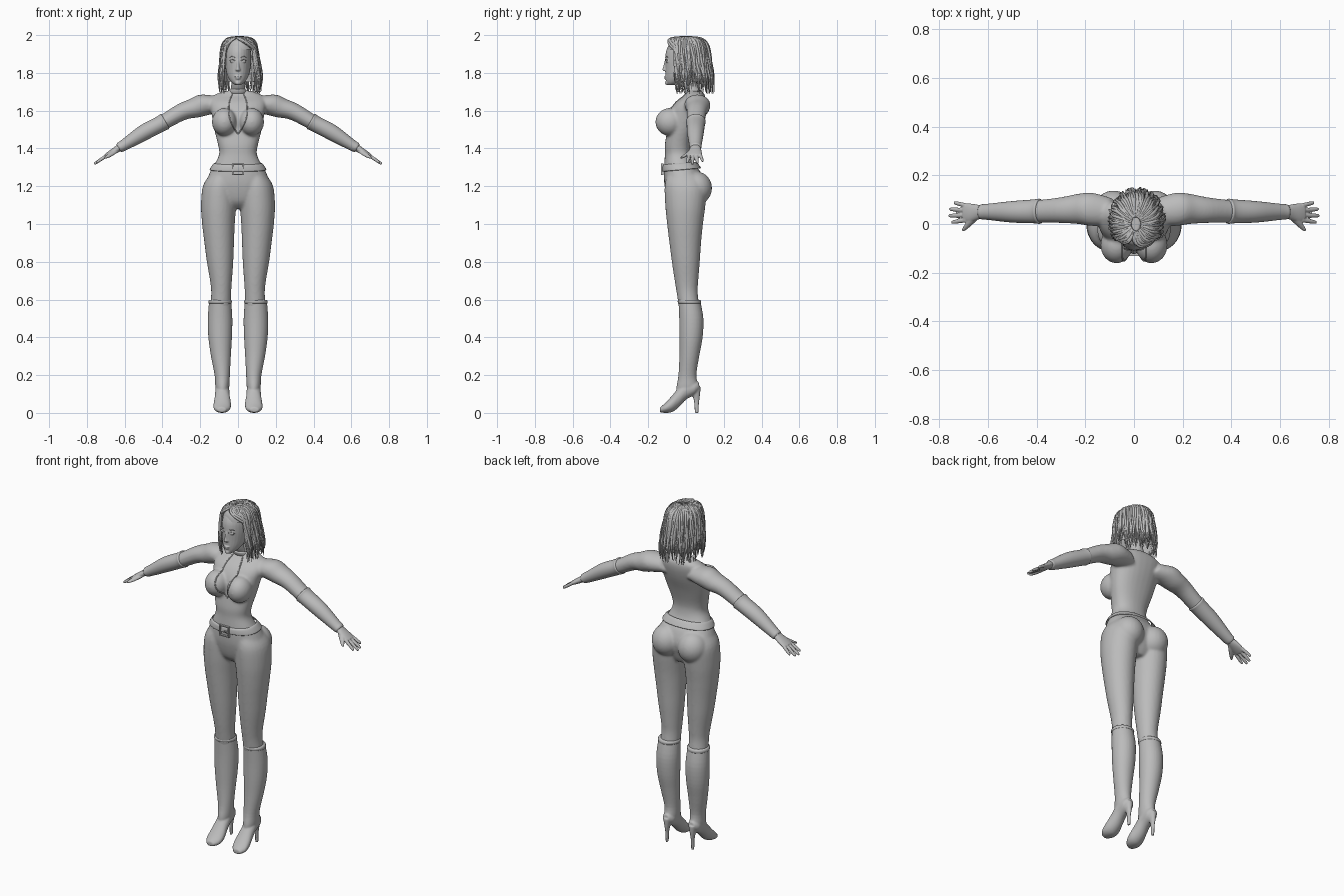
import bpy, bmesh, math, random
from mathutils import Vector, Matrix
from mathutils.bvhtree import BVHTree

random.seed(4)
cube = bpy.data.objects.get("Cube")
if cube:
    bpy.data.objects.remove(cube)

grey = bpy.data.materials.new("neutral_grey")
grey.use_nodes = True
tone = (0.5, 0.5, 0.5, 1)
grey.diffuse_color = tone
grey.node_tree.nodes["Principled BSDF"].inputs["Base Color"].default_value = tone

X, Y, Z = Vector((1, 0, 0)), Vector((0, 1, 0)), Vector((0, 0, 1))
ARM_UP = Vector((.5, 0, .866))
SIDES = (1, -1)


def catmull(rows, steps):
    """Smoothly resample rows of numbers."""
    out = []
    for i in range(len(rows) - 1):
        a, b, c, d = (rows[max(0, min(len(rows) - 1, i + k))] for k in (-1, 0, 1, 2))
        for s in range(steps):
            t = s / steps
            out.append([q + .5 * t * (r - p + t * (2*p - 5*q + 4*r - s4 + t * (3*(q - r) + s4 - p)))
                        for p, q, r, s4 in zip(a, b, c, d)])
    return out + [list(rows[-1])]


def box(z, x0, x1, y0, y1):
    """Horizontal section from its extents."""
    return ((x0 + x1) / 2, (y0 + y1) / 2, z, (x1 - x0) / 2, (y1 - y0) / 2)


def wide(z, hx, y0, y1):
    return box(z, -hx, hx, y0, y1)


def loft(bm, rows, u=X, v=Y, side=1, n=28, square=1.0, steps=4, caps=True):
    """Skin elliptical sections (cx, cy, cz, ru, rv)."""
    rings = []
    for cx, cy, cz, ru, rv in catmull(rows, steps):
        ring = []
        for k in range(n):
            a = math.tau * k / n
            c, s = math.cos(a), math.sin(a)
            p = Vector((cx, cy, cz)) + u * ru * math.copysign(abs(c) ** square, c) \
                + v * rv * math.copysign(abs(s) ** square, s)
            ring.append(bm.verts.new((p.x * side, p.y, p.z)))
        rings.append(ring)
    for lo, hi in zip(rings, rings[1:]):
        for k in range(n):
            bm.faces.new((lo[k], lo[k - 1], hi[k - 1], hi[k]))
    if caps:
        bm.faces.new(rings[0])
        bm.faces.new(rings[-1])


def ball(bm, centre, radii):
    bmesh.ops.create_uvsphere(bm, u_segments=24, v_segments=16, radius=1,
                              matrix=Matrix.Translation(centre) @ Matrix.Diagonal((*radii, 1)))


def finish(name, bm, voxel=0, relax=0):
    bmesh.ops.recalc_face_normals(bm, faces=bm.faces)
    me = bpy.data.meshes.new(name)
    for f in bm.faces:
        f.smooth = True
    bm.to_mesh(me)
    bm.free()
    me.materials.append(grey)
    ob = bpy.data.objects.new(name, me)
    bpy.context.collection.objects.link(ob)
    if voxel:
        m = ob.modifiers.new("fuse", 'REMESH')
        m.mode, m.voxel_size, m.use_smooth_shade = 'VOXEL', voxel, True
    if relax:
        m = ob.modifiers.new("relax", 'SMOOTH')
        m.factor, m.iterations = .5, relax
    return ob


def strands(name, paths, depth, sides=1):
    """Tapered round strands along paths of (point, radius)."""
    cu = bpy.data.curves.new(name, 'CURVE')
    cu.dimensions, cu.bevel_depth, cu.bevel_resolution, cu.use_fill_caps = '3D', depth, sides, True
    for path in paths:
        sp = cu.splines.new('POLY')
        sp.points.add(len(path) - 1)
        for pt, (co, r) in zip(sp.points, path):
            pt.co, pt.radius = (*co, 1), r
    tmp = bpy.data.objects.new(name, cu)
    bpy.context.collection.objects.link(tmp)
    me = bpy.data.meshes.new_from_object(tmp.evaluated_get(bpy.context.evaluated_depsgraph_get()))
    bpy.data.objects.remove(tmp)
    bm = bmesh.new()
    bm.from_mesh(me)
    bpy.data.meshes.remove(me)
    return finish(name, bm)


# Body: torso, neck, bust, hips, legs and arms fused into one skin
torso = [wide(1.08, .05, -.05, .06), wide(1.12, .12, -.09, .08), wide(1.2, .17, -.113, .1),
         wide(1.27, .15, -.118, .08), wide(1.32, .122, -.115, .045), wide(1.37, .1, -.112, .03),
         wide(1.42, .106, -.112, .032), wide(1.5, .126, -.1, .055), wide(1.58, .14, -.095, .085),
         wide(1.64, .15, -.06, .1), wide(1.68, .13, -.01, .1), wide(1.705, .07, .01, .085)]
neck = [wide(1.66, .06, 0, .095), wide(1.7, .042, 0, .08), wide(1.74, .036, -.02, .06), wide(1.82, .036, -.04, .05)]
leg = [box(1.26, .02, .15, -.1, .08), box(1.2, .01, .186, -.113, .11), box(1.1, .01, .196, -.11, .103),
       box(1, .017, .19, -.1, .09), box(.9, .021, .178, -.088, .08), box(.8, .025, .165, -.075, .073),
       box(.7, .032, .148, -.06, .065), box(.64, .036, .142, -.05, .062), box(.56, .038, .145, -.037, .07),
       box(.5, .045, .14, -.02, .07)]
arm = [(.09, .05, 1.635, .055, .05), (.17, .06, 1.633, .068, .06), (.23, .062, 1.613, .062, .055),
       (.3, .057, 1.592, .053, .046), (.4, .052, 1.535, .046, .04), (.5, .05, 1.483, .04, .038),
       (.6, .05, 1.42, .03, .027), (.64, .05, 1.398, .025, .02)]
bm = bmesh.new()
loft(bm, torso, square=.88)
loft(bm, neck)
for s in SIDES:
    loft(bm, leg, side=s)
    loft(bm, arm, Y, ARM_UP, s)
    ball(bm, (s * .072, -.086, 1.54), (.066, .076, .074))
    ball(bm, (s * .084, .054, 1.19), (.084, .084, .088))
body = finish("body", bm, .007, 7)

# Gloves: padded sleeve with rolled cuffs, palm, fingers and thumb
for s, tag in zip(SIDES, ("left", "right")):
    bm = bmesh.new()
    loft(bm, [(.385, .052, 1.545, .048, .042), (.39, .052, 1.542, .052, .046), (.41, .052, 1.53, .049, .043),
              (.5, .05, 1.483, .044, .042), (.6, .05, 1.42, .033, .03), (.625, .05, 1.406, .031, .027),
              (.632, .05, 1.402, .026, .022)], Y, ARM_UP, s)
    finish(tag + "_glove_sleeve", bm)
    bm = bmesh.new()
    loft(bm, [(.62, .05, 1.41, .024, .02), (.65, .048, 1.39, .033, .017), (.68, .046, 1.372, .039, .014),
              (.7, .046, 1.36, .037, .011)], Y, ARM_UP, s)
    for i, length in enumerate((.05, .068, .072, .06)):
        y = .076 - .02 * i
        root, tip = Vector((.69, y, 1.366)), Vector((.69 + length, y + .012 - .007 * i, 1.366 - .68 * length))
        loft(bm, [(*root.lerp(tip, t), r, r) for t, r in ((0, .0095), (.5, .009), (.9, .0075), (1, .004))],
             Y, ARM_UP, s, 10)
    loft(bm, [(.645, .035, 1.39, .014, .013), (.67, .01, 1.372, .013, .012), (.69, -.012, 1.358, .01, .009),
              (.705, -.028, 1.35, .005, .005)], (X + Y).normalized(), ARM_UP, s, 12)
    finish(tag + "_hand", bm, .0035, 2)

# Boots: shaft, foot and stiletto heel
shaft = [box(.592, .036, .153, -.04, .076), box(.5, .03, .16, -.036, .092), box(.4, .032, .157, -.035, .088),
         box(.3, .038, .143, -.035, .07), box(.2, .043, .124, -.04, .055), box(.14, .046, .12, -.05, .066),
         box(.11, .052, .114, -.05, .06)]
foot = [(.083, .068, .14, .02, .022), (.083, .045, .132, .034, .036), (.083, 0, .12, .037, .05),
        (.083, -.04, .08, .04, .052), (.083, -.075, .047, .046, .043), (.085, -.11, .026, .043, .026),
        (.087, -.138, .016, .022, .013)]
heel = [box(.14, .058, .108, .02, .078), box(.1, .067, .099, .032, .075), box(.06, .074, .092, .042, .07),
        box(0, .075, .091, .046, .066)]
for s, tag in zip(SIDES, ("left", "right")):
    bm = bmesh.new()
    loft(bm, shaft, side=s)
    loft(bm, foot, X, Z, s)
    loft(bm, heel, side=s, n=14)
    for v in bm.verts:
        v.co.z = max(v.co.z, 0)
    finish(tag + "_boot", bm, .005, 2)
    bm = bmesh.new()
    loft(bm, [box(.58, .035, .155, -.041, .079), box(.59, .032, .157, -.044, .08), box(.598, .036, .154, -.04, .076)], side=s)
    finish(tag + "_boot_cuff", bm)

# Belt dipping at the front, with a square open buckle
bm = bmesh.new()
loft(bm, [wide(1.288, .148, -.122, .078), wide(1.294, .149, -.126, .077), wide(1.318, .134, -.124, .06),
          wide(1.325, .125, -.117, .05)], square=.88, n=48, caps=False)
for v in bm.verts:
    v.co.z += .09 * v.co.y
finish("belt", bm)
bm = bmesh.new()
for dx, dz, w, h in ((-.028, 0, .006, .062), (.028, 0, .006, .062), (0, .028, .056, .006), (0, -.028, .056, .006),
                     (.012, 0, .026, .006)):
    bmesh.ops.create_cube(bm, size=1, matrix=Matrix.Translation((dx, -.126, 1.29 + dz)) @ Matrix.Diagonal((w, .012, h, 1)))
buckle = finish("buckle", bm)
for p in buckle.data.polygons:
    p.use_smooth = False

# Jacket neckline lying on the chest, and collar
skin = BVHTree.FromObject(body, bpy.context.evaluated_depsgraph_get())
edges = []
for s in SIDES:
    line = catmull([(.03, 1.69), (.047, 1.64), (.046, 1.57), (.026, 1.515), (0, 1.475)], 8)
    edges.append([(skin.ray_cast(Vector((s * x, -1, z)), Y)[0], 1) for x, z in line])
strands("neckline", edges, .0035)
bm = bmesh.new()
loft(bm, [wide(1.69, .045, -.006, .086), wide(1.696, .048, -.01, .084), wide(1.71, .043, -.014, .076), wide(1.715, .037, -.01, .07)])
finish("collar", bm)

# Head with nose, lips, lids and brows
bm = bmesh.new()
loft(bm, [wide(1.735, .014, -.095, -.06), wide(1.75, .034, -.105, -.02), wide(1.78, .054, -.108, .03),
          wide(1.82, .065, -.109, .07), wide(1.87, .07, -.11, .09), wide(1.92, .067, -.104, .09),
          wide(1.96, .053, -.08, .07), wide(1.98, .02, -.03, .03)])
loft(bm, [wide(1.808, .006, -.11, -.1), wide(1.815, .014, -.125, -.09), wide(1.83, .009, -.122, -.09),
          wide(1.87, .006, -.112, -.09)], n=14)
ball(bm, (0, -.107, 1.78), (.019, .009, .005))
ball(bm, (0, -.106, 1.771), (.015, .009, .005))
ball(bm, (0, -.1, 1.747), (.015, .011, .011))
for s in SIDES:
    ball(bm, (s * .03, -.1, 1.862), (.015, .007, .007))
finish("head", bm, .0035, 2)
strands("lids_and_brows", [[((s * x, y, z + dz), r) for x, y, z, r in ((.014, -.109, 1.864, .6), (.03, -.106, 1.871, 1), (.047, -.096, 1.866, .5))]
                           for s in SIDES for dz in (0, .016)], .0025)

# Hair: scalp cap opened over the face, covered by wavy locks
hull = [(.008, 0, 1.99, .02, .03), (.008, 0, 1.982, .06, .078), (.008, .004, 1.955, .084, .105),
        (.008, .008, 1.9, .096, .116), (.01, .013, 1.83, .106, .122), (.012, .018, 1.76, .113, .126),
        (.012, .022, 1.69, .106, .12)]


def in_face(p):
    return p.y < -.03 and p.z < 1.93 and abs(p.x) < .085


bm = bmesh.new()
loft(bm, [(x, y, z - .006, a * .92, b * .92) for x, y, z, a, b in hull[:-1]], n=40, caps=False)
bmesh.ops.delete(bm, geom=[f for f in bm.faces if in_face(f.calc_center_median())], context='FACES')
finish("hair_cap", bm)

shape = catmull(hull, 5)
locks = []
for i in range(150):
    turn = math.tau * (i + random.random() * .6) / 150 - math.pi
    layer, phase = random.uniform(.93, 1.03), random.uniform(0, math.tau)
    part = -.35
    edge = .95 if turn > part else -.95
    goal = edge * random.uniform(1, 1.15) if abs(turn) < .95 else turn
    last = len(shape) - random.randint(0, 5)
    path = []
    for k in range(last):
        t = k / (last - 1)
        cx, cy, cz, a, b = shape[k]
        sweep = min(1, t * 2.2)
        ang = turn + (goal - turn) * sweep * sweep + .07 * math.sin(9 * t + phase) * t
        r = layer + .035 * math.sin(11 * t + phase) * t
        path.append(((cx + a * r * math.sin(ang), cy - b * r * math.cos(ang), cz),
                     (.75 + .4 * math.sin(math.pi * t)) * (1 if t < .75 else .25 + 3 * (1 - t))))
    locks.append(path)
strands("hair_locks", locks, .0065)
